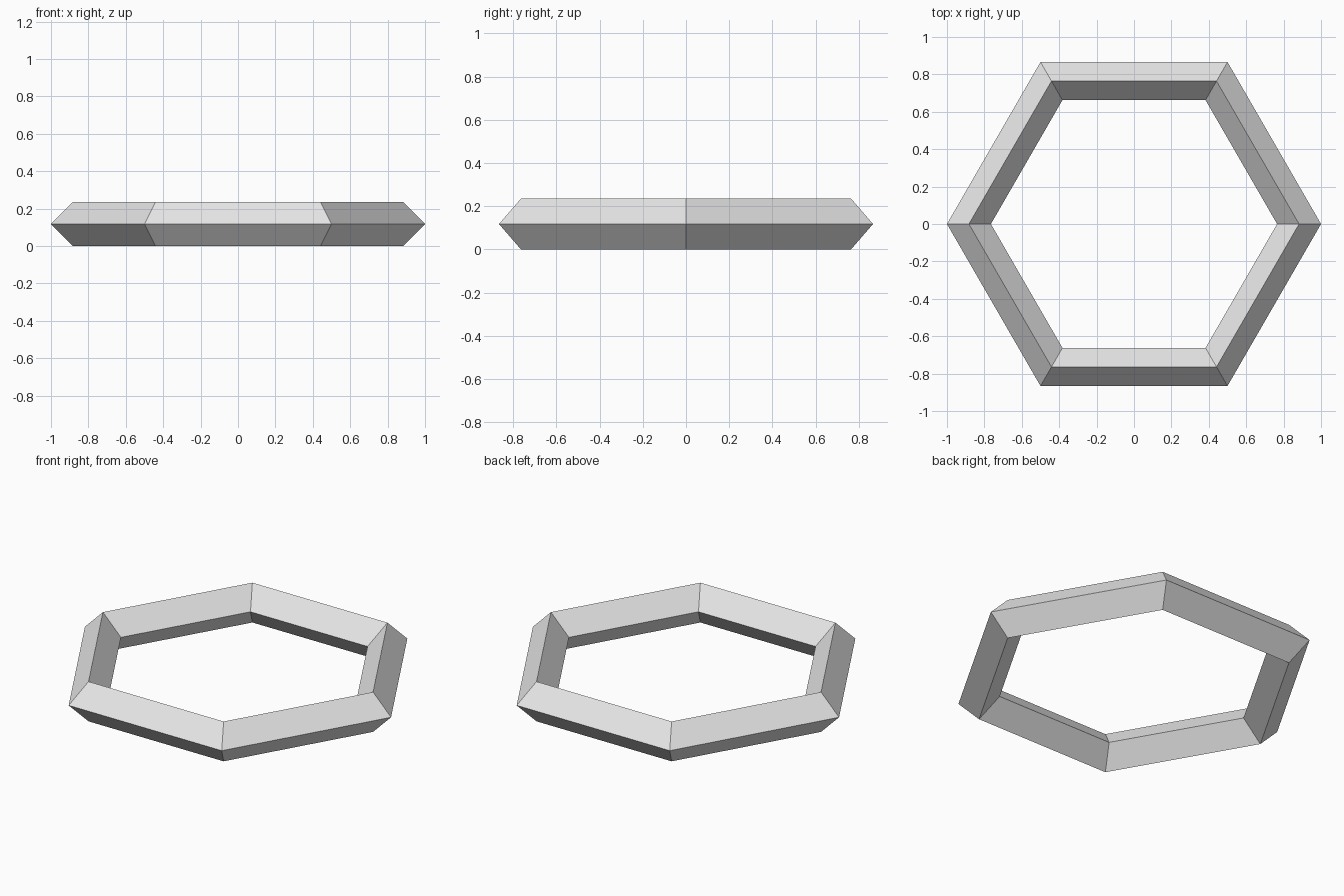
import bpy
import bmesh
from math import cos, sin, pi

if "Cube" in bpy.data.objects:
    bpy.data.objects.remove(bpy.data.objects["Cube"])

SIDES = 6
MAJOR, MINOR = 0.8825, 0.1175

# Diamond cross-section swept around a hexagon
bm = bmesh.new()
rings = []
for i in range(SIDES):
    a = 2 * pi * i / SIDES
    ring = []
    for j in range(4):
        b = pi / 2 * j
        r = MAJOR + MINOR * cos(b)
        ring.append(bm.verts.new((r * cos(a), r * sin(a), MINOR + MINOR * sin(b))))
    rings.append(ring)
for i in range(SIDES):
    p, q = rings[i], rings[(i + 1) % SIDES]
    for j in range(4):
        k = (j + 1) % 4
        bm.faces.new((p[j], q[j], q[k], p[k]))
bmesh.ops.recalc_face_normals(bm, faces=bm.faces)

mesh = bpy.data.meshes.new("hexagonal_ring")
bm.to_mesh(mesh)
bm.free()

# Plain light grey
grey = bpy.data.materials.new("light_grey")
grey.diffuse_color = (0.8, 0.8, 0.8, 1.0)
grey.use_nodes = True
grey.node_tree.nodes["Principled BSDF"].inputs["Base Color"].default_value = grey.diffuse_color
mesh.materials.append(grey)

ring_obj = bpy.data.objects.new("hexagonal_ring", mesh)
bpy.context.collection.objects.link(ring_obj)
